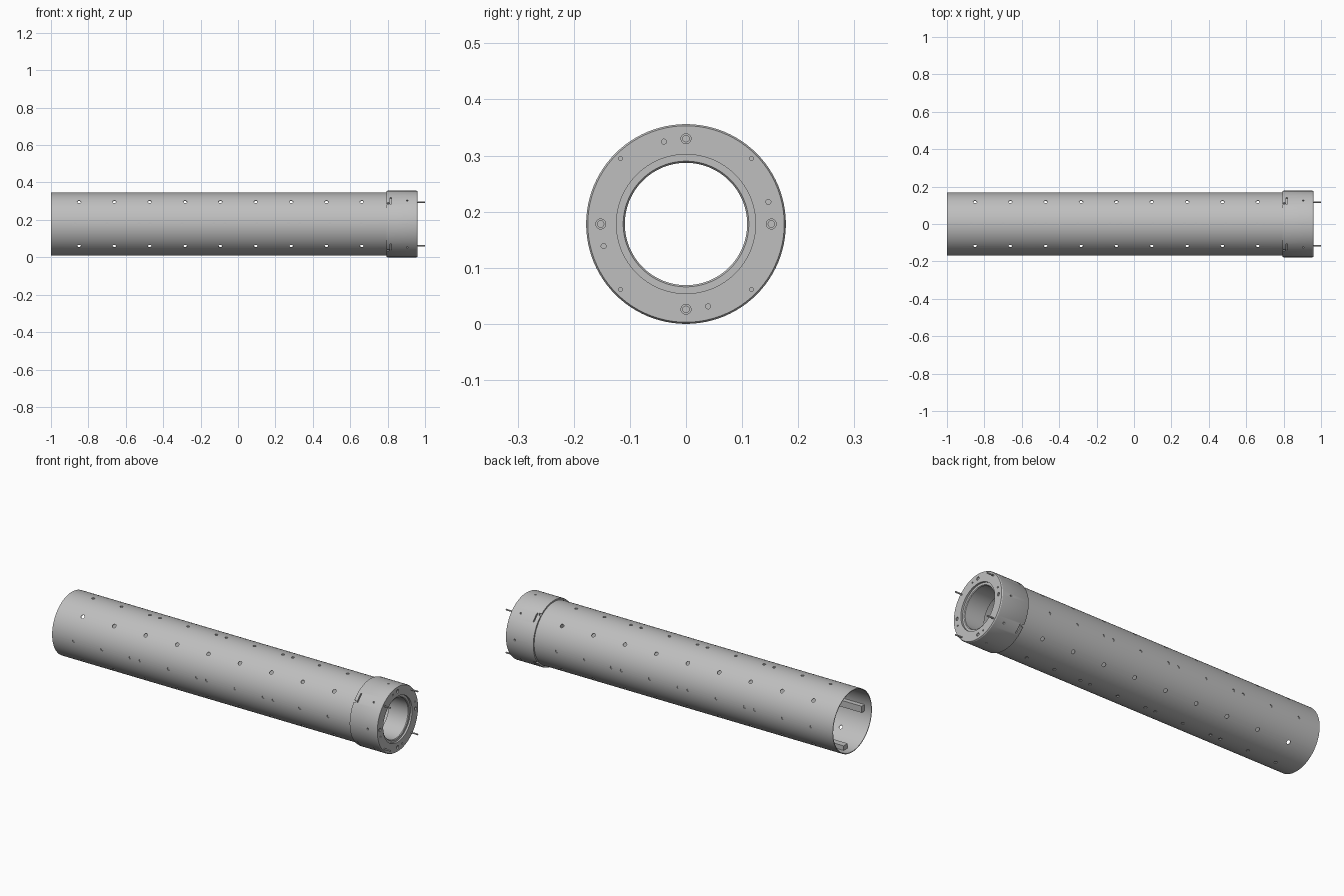
import bpy, bmesh, math
from mathutils import Matrix, Vector

cube = bpy.data.objects.get("Cube")
if cube:
    bpy.data.objects.remove(cube, do_unlink=True)

AXIS_Z = 0.178
QUARTERS = [math.radians(a) for a in (0, 90, 180, 270)]
DIAGONALS = [a + math.pi / 4 for a in QUARTERS]


def material(name, value):
    m = bpy.data.materials.new(name)
    m.use_nodes = True
    color = (value, value, value, 1)
    m.diffuse_color = color
    m.node_tree.nodes["Principled BSDF"].inputs["Base Color"].default_value = color
    return m


steel = material("grey steel", 0.52)


def at(x, r, a):
    """Point at distance r from the tube axis, angle a in the YZ plane."""
    return Vector((x, r * math.cos(a), AXIS_Z + r * math.sin(a)))


def finish(bm, name):
    bmesh.ops.recalc_face_normals(bm, faces=bm.faces)
    me = bpy.data.meshes.new(name)
    bm.to_mesh(me)
    bm.free()
    ob = bpy.data.objects.new(name, me)
    bpy.context.collection.objects.link(ob)
    me.materials.append(steel)
    return ob


def lathe(name, profile, steps=96):
    """Closed (x, radius) profile spun around the tube axis."""
    bm = bmesh.new()
    rings = [[bm.verts.new(at(x, r, 2 * math.pi * i / steps)) for x, r in profile]
             for i in range(steps)]
    for i in range(steps):
        a, b = rings[i], rings[(i + 1) % steps]
        for j in range(len(profile)):
            k = (j + 1) % len(profile)
            bm.faces.new((a[j], a[k], b[k], b[j]))
    return finish(bm, name)


def cylinder(bm, start, end, radius, sides=16):
    d = end - start
    mat = Matrix.Translation((start + end) / 2) @ d.to_track_quat('Z', 'Y').to_matrix().to_4x4()
    bmesh.ops.create_cone(bm, cap_ends=True, segments=sides, radius1=radius,
                          radius2=radius, depth=d.length, matrix=mat)


def box(bm, x0, x1, r0, r1, width, a, shift=0):
    """Box lying along the tube at angle a, moved sideways by shift."""
    size = Matrix.Diagonal((x1 - x0, r1 - r0, width, 1))
    mat = (Matrix.Translation((0, 0, AXIS_Z)) @ Matrix.Rotation(a, 4, 'X')
           @ Matrix.Translation(((x0 + x1) / 2, (r0 + r1) / 2, shift)) @ size)
    bmesh.ops.create_cube(bm, size=1, matrix=mat)


def cut(ob, bm):
    """Subtract the cutter mesh and keep the result as plain geometry."""
    cutter = finish(bm, "cutter")
    cutter.hide_render = True
    mod = ob.modifiers.new("holes", 'BOOLEAN')
    mod.operation, mod.solver, mod.object = 'DIFFERENCE', 'EXACT', cutter
    dg = bpy.context.evaluated_depsgraph_get()
    mesh = bpy.data.meshes.new_from_object(ob.evaluated_get(dg))
    ob.modifiers.clear()
    ob.data = mesh
    bpy.data.objects.remove(cutter, do_unlink=True)


# Long thin-walled tube
tube = lathe("tube", [(-1, 0.168), (0.83, 0.168), (0.83, 0.164), (-1, 0.164)])

# Vent holes on the diagonals, fastener holes over the rails
bm = bmesh.new()
for a in DIAGONALS:
    for i in range(9):
        x = -0.85 + i * 0.189
        cylinder(bm, at(x, 0.15, a), at(x, 0.18, a), 0.01)
rail_holes = (-0.87, -0.70, -0.53, -0.47, -0.30, -0.13, -0.07, 0.10, 0.27, 0.33, 0.49, 0.66)
for a in QUARTERS:
    for x in rail_holes:
        cylinder(bm, at(x, 0.15, a), at(x, 0.18, a), 0.008)
cut(tube, bm)

# Inner rails
bm = bmesh.new()
for a in QUARTERS:
    box(bm, -0.96, 0.82, 0.138, 0.1635, 0.035, a)
rails = finish(bm, "inner_rails")

# End collar with a stepped bore
collar = lathe("end_collar", [
    (0.795, 0.1682), (0.795, 0.176), (0.80, 0.178), (0.955, 0.178), (0.96, 0.175),
    (0.96, 0.124), (0.95, 0.124), (0.95, 0.112), (0.946, 0.109), (0.83, 0.109),
    (0.83, 0.1682)])

bm = bmesh.new()
for a in QUARTERS:
    # Screw sockets and small locating holes in the end face
    cylinder(bm, at(0.935, 0.152, a), at(0.98, 0.152, a), 0.009)
    b = a + math.radians(15)
    cylinder(bm, at(0.935, 0.152, b), at(0.98, 0.152, b), 0.0045)
for a in QUARTERS + DIAGONALS:
    cylinder(bm, at(0.905, 0.17, a), at(0.905, 0.19, a), 0.005)
for a in DIAGONALS:
    # Narrow locking slots at the back edge
    box(bm, 0.78, 0.806, 0.1695, 0.19, 0.012, a, 0.022)
    box(bm, 0.814, 0.82, 0.1695, 0.19, 0.05, a)
cut(collar, bm)

# Socket screws sunk in the end face
bm = bmesh.new()
for a in QUARTERS:
    cylinder(bm, at(0.93, 0.152, a), at(0.955, 0.152, a), 0.0065)
screws = finish(bm, "socket_screws")

# Guide pins standing out of the end face
bm = bmesh.new()
for a in DIAGONALS:
    cylinder(bm, at(0.93, 0.165, a), at(1.0, 0.165, a), 0.004)
pins = finish(bm, "guide_pins")

# Smooth round surfaces, keep hard edges
bpy.ops.object.select_all(action='DESELECT')
for ob in (tube, rails, collar, screws, pins):
    ob.select_set(True)
bpy.context.view_layer.objects.active = tube
bpy.ops.object.shade_smooth_by_angle(angle=math.radians(30))
